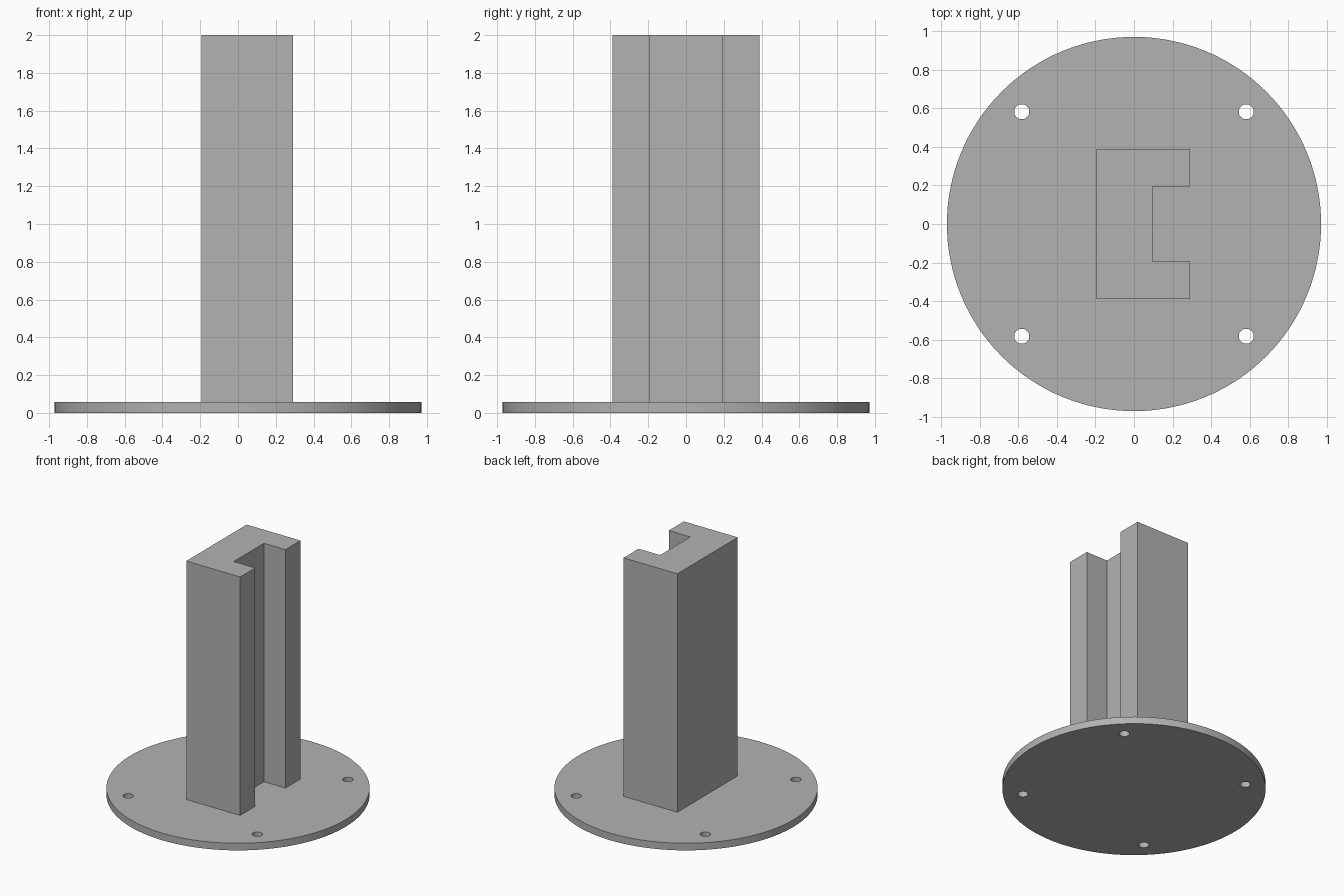
import bpy
import bmesh
from math import radians

if "Cube" in bpy.data.objects:
    bpy.data.objects.remove(bpy.data.objects["Cube"], do_unlink=True)

U = 2 / 103            # one design unit; the whole part is 103 units tall
BASE_H = 3 * U
TOP = 103 * U

grey = bpy.data.materials.new("plain grey")
grey.use_nodes = True
grey.diffuse_color = (0.45, 0.45, 0.45, 1)
grey.node_tree.nodes["Principled BSDF"].inputs["Base Color"].default_value = grey.diffuse_color


def cylinder(name, radius, z0, z1, x=0, y=0, sides=128):
    bpy.ops.mesh.primitive_cylinder_add(vertices=sides, radius=radius, depth=z1 - z0,
                                        location=(x, y, (z0 + z1) / 2))
    ob = bpy.context.object
    ob.name = name
    ob.data.materials.append(grey)
    return ob


def prism(name, outline, z0, z1):
    bm = bmesh.new()
    face = bm.faces.new([bm.verts.new((x * U, y * U, z0)) for x, y in outline])
    top = bmesh.ops.extrude_face_region(bm, geom=[face])["geom"]
    bmesh.ops.translate(bm, vec=(0, 0, z1 - z0),
                        verts=[v for v in top if isinstance(v, bmesh.types.BMVert)])
    bmesh.ops.recalc_face_normals(bm, faces=bm.faces)
    mesh = bpy.data.meshes.new(name)
    bm.to_mesh(mesh)
    bm.free()
    ob = bpy.data.objects.new(name, mesh)
    bpy.context.collection.objects.link(ob)
    mesh.materials.append(grey)
    return ob


# Round base plate with four bolt holes
base = cylinder("base_plate", 50 * U, 0, BASE_H)
for sx in (-1, 1):
    for sy in (-1, 1):
        drill = cylinder("bolt_hole_cutter", 2 * U, -U, BASE_H + U,
                         sx * 30 * U, sy * 30 * U, 48)
        drill.hide_render = True
        cut = base.modifiers.new("bolt_hole", "BOOLEAN")
        cut.operation = "DIFFERENCE"
        cut.solver = "EXACT"
        cut.object = drill
        bpy.context.view_layer.objects.active = base
        bpy.ops.object.modifier_apply(modifier=cut.name)
        bpy.data.objects.remove(drill, do_unlink=True)

bpy.ops.object.select_all(action="DESELECT")
base.select_set(True)
bpy.context.view_layer.objects.active = base
bpy.ops.object.shade_smooth_by_angle(angle=radians(30))

# Upright channel column, its slot open toward +x
half = [(-10, 20), (15, 20), (15, 10), (5, 10)]
outline = half + [(x, -y) for x, y in reversed(half)]
prism("channel_column", outline, BASE_H, TOP)
